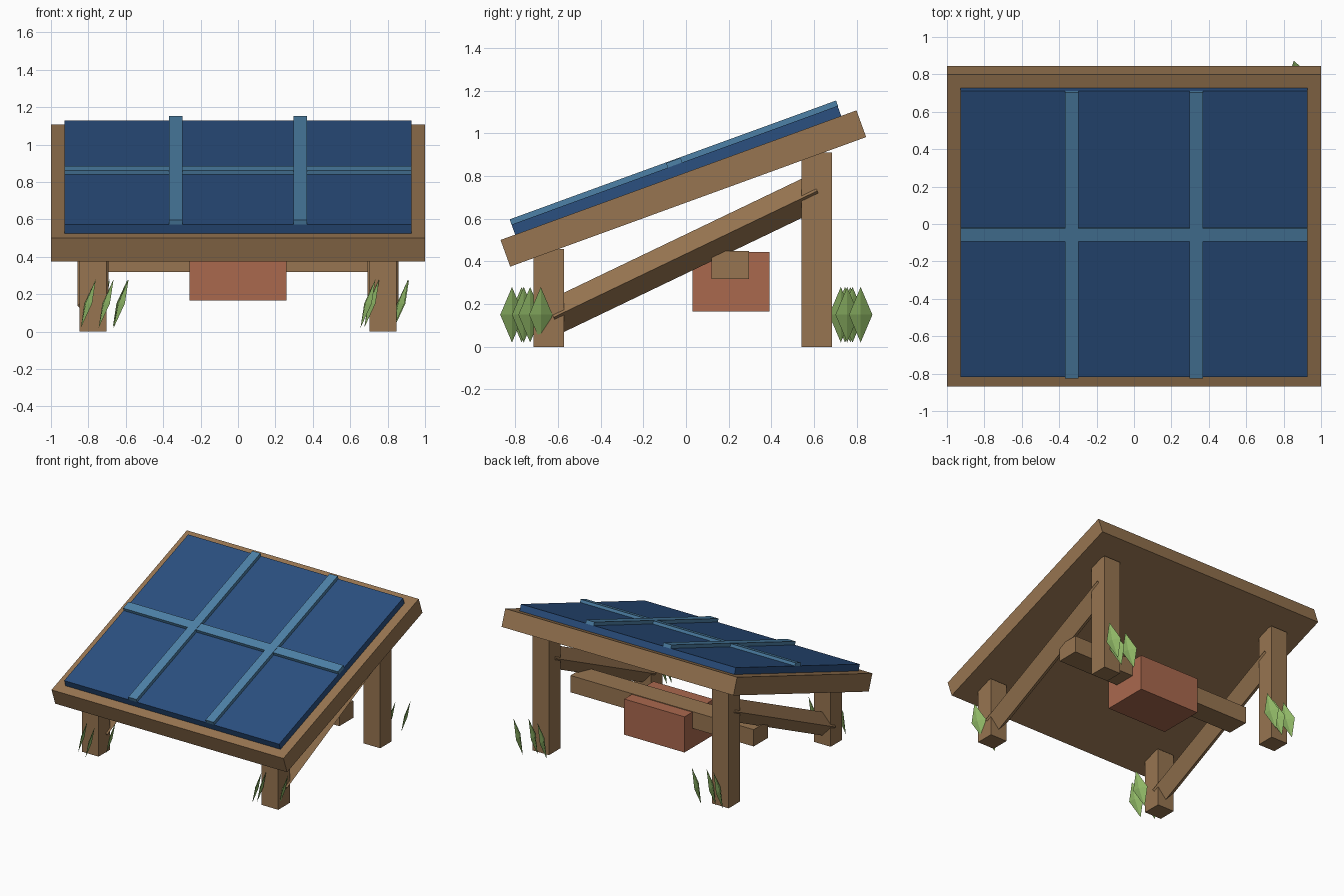
import bpy, bmesh, math
from mathutils import Vector, Matrix

if "Cube" in bpy.data.objects:
    bpy.data.objects.remove(bpy.data.objects["Cube"])


def material(name, rgb):
    m = bpy.data.materials.new(name)
    m.diffuse_color = (*rgb, 1)
    m.use_nodes = True
    m.node_tree.nodes["Principled BSDF"].inputs["Base Color"].default_value = m.diffuse_color
    return m


WOOD = material("wood", (0.31, 0.178, 0.082))
BLUE = material("panel_blue", (0.024, 0.08, 0.216))
STEEL = material("bar_blue", (0.075, 0.22, 0.39))
CLAY = material("clay", (0.40, 0.14, 0.076))
GREEN = material("leaf", (0.28, 0.48, 0.135))


def finish(name, bm, mat):
    bmesh.ops.recalc_face_normals(bm, faces=bm.faces[:])
    me = bpy.data.meshes.new(name)
    bm.to_mesh(me)
    bm.free()
    me.materials.append(mat)
    ob = bpy.data.objects.new(name, me)
    bpy.context.collection.objects.link(ob)
    return ob


def box(name, lo, hi, mat, matrix=None):
    lo, hi = Vector(lo), Vector(hi)
    bm = bmesh.new()
    bmesh.ops.create_cube(bm, size=1)
    bmesh.ops.scale(bm, vec=hi - lo, verts=bm.verts)
    bmesh.ops.translate(bm, vec=(lo + hi) / 2, verts=bm.verts)
    ob = finish(name, bm, mat)
    if matrix:
        ob.matrix_world = matrix
    return ob


# Tilted top: slab, panel and dividing bars share one sloped frame
tilt = Matrix.Translation((0, -0.012, 0.743)) @ Matrix.Rotation(math.radians(20), 4, 'X')
box("tilted_frame", (-1, -0.888, -0.068), (1, 0.886, 0.065), WOOD, tilt)
box("blue_panel", (-0.927, -0.815, 0.06), (0.927, 0.81, 0.115), BLUE, tilt)
box("cross_bar", (-0.927, -0.036, 0.11), (0.927, 0.036, 0.138), STEEL, tilt)
for x in (-0.333, 0.333):
    box("long_bar", (x - 0.035, -0.815, 0.113), (x + 0.035, 0.812, 0.141), STEEL, tilt)

# Legs and diamond-section braces on both sides
for s, side in ((-1, "left"), (1, "right")):
    x = s * 0.775
    box(f"front_leg_{side}", (x - 0.072, -0.714, 0), (x + 0.072, -0.572, 0.458), WOOD)
    box(f"back_leg_{side}", (x - 0.072, 0.542, 0), (x + 0.072, 0.684, 0.911), WOOD)
    a, b = Vector((x, -0.62, 0.138)), Vector((x, 0.615, 0.73))
    bm = bmesh.new()
    bmesh.ops.create_cone(bm, cap_ends=True, segments=4, radius1=0.083,
                          radius2=0.083, depth=(b - a).length)
    # corners point sideways and up/down
    if max(v.co.x for v in bm.verts) < 0.08:
        bmesh.ops.rotate(bm, matrix=Matrix.Rotation(math.pi / 4, 3, 'Z'), verts=bm.verts)
    pitch = math.atan2(b.z - a.z, b.y - a.y)
    brace = finish(f"brace_{side}", bm, WOOD)
    brace.matrix_world = (Matrix.Translation((a + b) / 2)
                          @ Matrix.Rotation(pitch - math.pi / 2, 4, 'X'))

# Beam under the braces carrying the clay-coloured box
box("cross_beam", (-0.79, 0.12, 0.318), (0.79, 0.294, 0.449), WOOD)
box("hanging_box", (-0.26, 0.03, 0.166), (0.26, 0.39, 0.444), CLAY)


# Grass blades: thin leaning diamonds around the legs
def blade(x, y):
    bm = bmesh.new()
    bot, top = bm.verts.new((-0.04, 0, -0.13)), bm.verts.new((0.04, 0, 0.13))
    ring = [bm.verts.new(p) for p in
            ((0.02, -0.055, 0), (0.014, 0, 0), (-0.02, 0.055, 0), (-0.014, 0, 0))]
    for i in range(4):
        p, q = ring[i], ring[(i + 1) % 4]
        bm.faces.new((p, q, top))
        bm.faces.new((q, p, bot))
    finish("grass_blade", bm, GREEN).location = (x, y, 0.15)


for x, y in ((-0.705, -0.815), (-0.80, -0.77), (-0.625, -0.675),
             (0.695, -0.76), (0.715, -0.73), (0.87, -0.68),
             (0.875, 0.818), (0.695, 0.78), (0.79, 0.755),
             (-0.63, 0.77), (-0.80, 0.745), (-0.725, 0.725)):
    blade(x, y)
